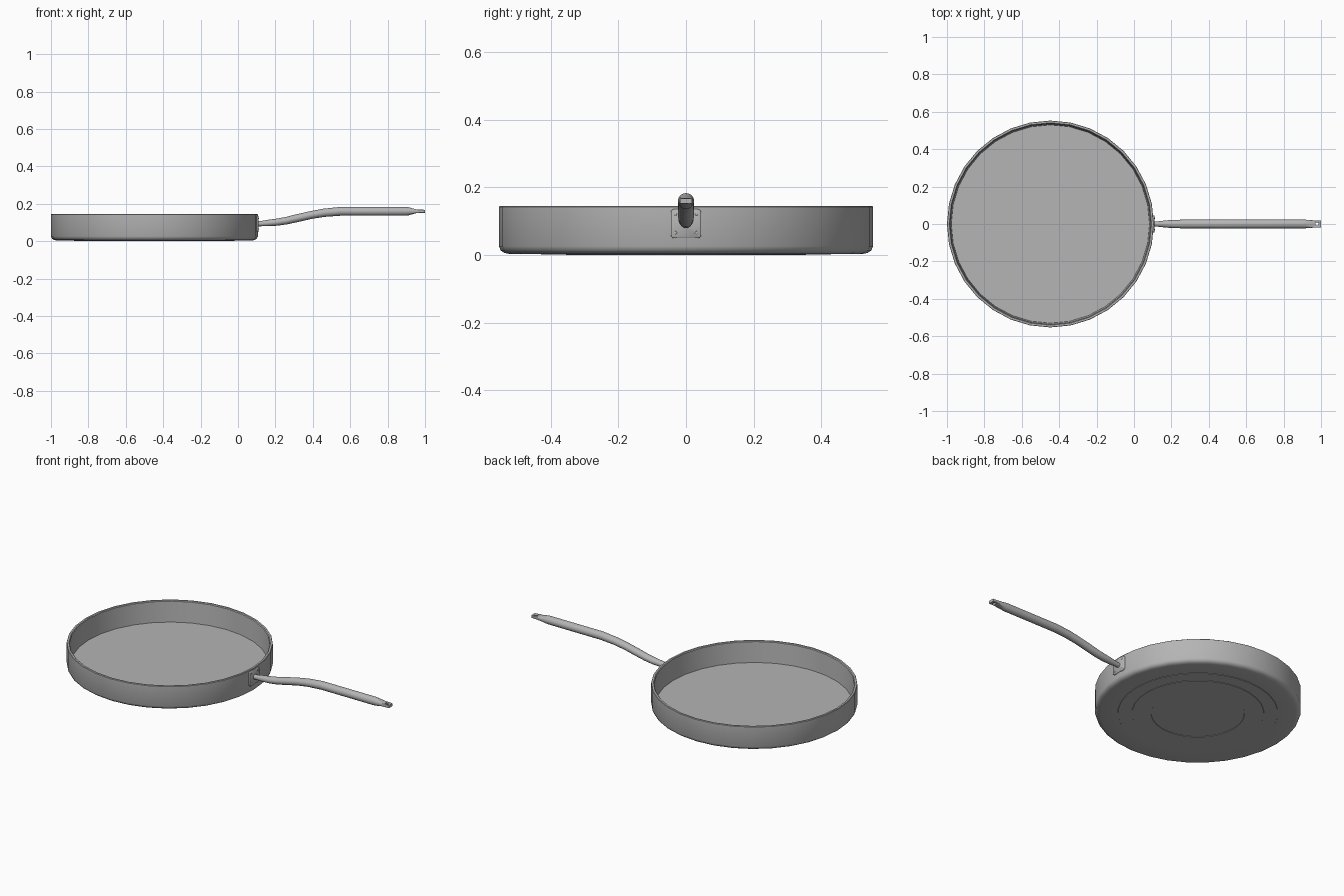
import bpy, bmesh, math
from mathutils import Matrix

if "Cube" in bpy.data.objects:
    bpy.data.objects.remove(bpy.data.objects["Cube"])

CX = -0.447  # pan axis

metal = bpy.data.materials.new("dark_metal")
metal.diffuse_color = (0.46, 0.46, 0.46, 1)
metal.use_nodes = True
metal.node_tree.nodes["Principled BSDF"].inputs["Base Color"].default_value = metal.diffuse_color


def finish(name, bm, angle=35):
    bmesh.ops.recalc_face_normals(bm, faces=bm.faces)
    me = bpy.data.meshes.new(name)
    bm.to_mesh(me)
    bm.free()
    me.materials.append(metal)
    ob = bpy.data.objects.new(name, me)
    bpy.context.collection.objects.link(ob)
    bpy.ops.object.select_all(action='DESELECT')
    ob.select_set(True)
    bpy.context.view_layer.objects.active = ob
    bpy.ops.object.shade_smooth_by_angle(angle=math.radians(angle))
    return ob


def loft(bm, rings):
    loops = [[bm.verts.new(p) for p in r] for r in rings]
    n = len(loops[0])
    for a, b in zip(loops, loops[1:]):
        for i in range(n):
            j = (i + 1) % n
            bm.faces.new((a[i], a[j], b[j], b[i]))
    bm.faces.new(loops[0])
    bm.faces.new(loops[-1])


def circle(r, z, n=32):
    return [(CX + r * math.cos(2 * math.pi * i / n), r * math.sin(2 * math.pi * i / n), z)
            for i in range(n)]


# Pan body: stepped underside, rounded lower edge, wall, rim, inner wall, floor
profile = [(0.25, 0.002), (0.251, 0.0), (0.354, 0.0), (0.355, 0.002), (0.429, 0.002), (0.43, 0.004),
           (0.525, 0.004), (0.538, 0.007), (0.548, 0.014), (0.553, 0.026),
           (0.553, 0.143), (0.551, 0.145), (0.541, 0.145), (0.537, 0.141), (0.53, 0.021)]
bm = bmesh.new()
loft(bm, [circle(r, z) for r, z in profile])
finish("pan_body", bm)


# Mounting plate with rounded corners
def plate_ring(x, inset):
    hy, hz, r, pts = 0.045 - inset, 0.043 - inset, 0.01, []
    for k, (sy, sz) in enumerate([(1, 1), (-1, 1), (-1, -1), (1, -1)]):
        for s in range(5):
            a = math.pi / 2 * (k + s / 4)
            pts.append((x, sy * (hy - r) + r * math.cos(a), 0.093 + sz * (hz - r) + r * math.sin(a)))
    return pts


bm = bmesh.new()
loft(bm, [plate_ring(0.094, 0), plate_ring(0.108, 0), plate_ring(0.110, 0.002)])
finish("mounting_plate", bm, 50)

# Four rivets
bm = bmesh.new()
for y in (-0.031, 0.031):
    for z in (0.066, 0.121):
        bmesh.ops.create_uvsphere(bm, u_segments=10, v_segments=6, radius=0.005,
                                  matrix=Matrix.Translation((0.1095, y, z)) @ Matrix.Diagonal((0.4, 1, 1, 1)))
finish("rivets", bm, 60)

# Handle: x, z, half width, half height
stations = [(0.10, 0.093, 0.014, 0.014), (0.125, 0.094, 0.014, 0.014), (0.16, 0.097, 0.018, 0.017),
            (0.21, 0.102, 0.022, 0.019), (0.26, 0.110, 0.023, 0.020), (0.32, 0.124, 0.023, 0.021),
            (0.39, 0.140, 0.023, 0.021), (0.46, 0.152, 0.024, 0.022), (0.55, 0.160, 0.024, 0.0235),
            (0.70, 0.160, 0.024, 0.0235), (0.90, 0.160, 0.024, 0.0235), (0.915, 0.160, 0.023, 0.021),
            (0.956, 0.160, 0.020, 0.009), (1.0, 0.160, 0.018, 0.008)]
rings = []
for i, (x, z, w, h) in enumerate(stations):
    p, q = stations[max(i - 1, 0)], stations[min(i + 1, len(stations) - 1)]
    t = math.atan2(q[1] - p[1], q[0] - p[0]) if 0 < i < len(stations) - 1 else 0
    e = 0.2 if x > 0.95 else 1.0  # tip turns from round to a flat tab
    ring = []
    for k in range(16):
        a = math.pi * 2 * k / 16
        c, s = math.cos(a), math.sin(a)
        v = math.copysign(abs(s) ** e, s) * h if abs(s) > 1e-6 else 0
        u = math.copysign(abs(c) ** e, c) * w if abs(c) > 1e-6 else 0
        ring.append((x - v * math.sin(t), u, z + v * math.cos(t)))
    rings.append(ring)
bm = bmesh.new()
loft(bm, rings)
handle = finish("handle", bm)

# Hanging hole through the tab
bm = bmesh.new()
bmesh.ops.create_cone(bm, cap_ends=True, segments=16, radius1=0.009, radius2=0.009, depth=0.1,
                      matrix=Matrix.Translation((0.978, 0, 0.160)))
cutter = finish("hole_cutter", bm)
cutter.hide_render = True
mod = handle.modifiers.new("hole", 'BOOLEAN')
mod.operation = 'DIFFERENCE'
mod.object = cutter
bpy.context.view_layer.objects.active = handle
bpy.ops.object.modifier_apply(modifier=mod.name)
bpy.data.objects.remove(cutter)
